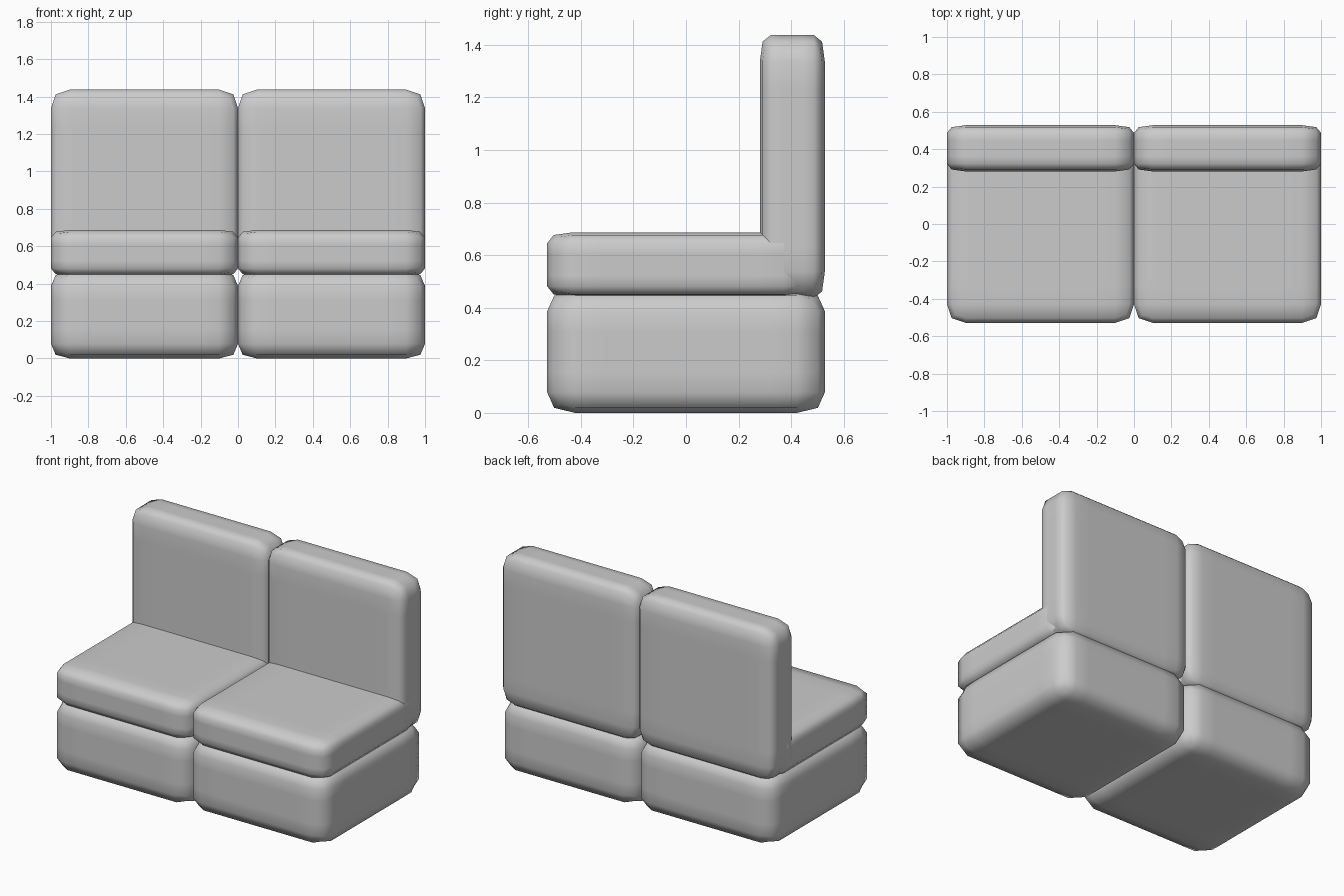
import bpy
import bmesh
from mathutils import Vector

if "Cube" in bpy.data.objects:
    bpy.data.objects.remove(bpy.data.objects["Cube"], do_unlink=True)

# Upholstery colour
fabric = bpy.data.materials.new("grey fabric")
fabric.use_nodes = True
grey = (0.6, 0.6, 0.6, 1.0)
fabric.diffuse_color = grey
fabric.node_tree.nodes["Principled BSDF"].inputs["Base Color"].default_value = grey


def cushion(name, low, high, cuts):
    """Box cut into a grid along each axis, then softened by one subdivision."""
    low, high = Vector(low), Vector(high)
    size, centre = high - low, (low + high) / 2
    bm = bmesh.new()
    bmesh.ops.create_cube(bm, size=1)
    for axis, count in enumerate(cuts):
        normal = Vector((0, 0, 0))
        normal[axis] = 1
        for i in range(1, count):
            bmesh.ops.bisect_plane(bm, geom=bm.verts[:] + bm.edges[:] + bm.faces[:],
                                   plane_co=normal * (i / count - 0.5), plane_no=normal)
    bmesh.ops.scale(bm, vec=size, verts=bm.verts[:])
    mesh = bpy.data.meshes.new(name)
    bm.to_mesh(mesh)
    bm.free()
    mesh.materials.append(fabric)
    mesh.polygons.foreach_set("use_smooth", [True] * len(mesh.polygons))
    obj = bpy.data.objects.new(name, mesh)
    obj.location = centre
    bpy.context.collection.objects.link(obj)
    soft = obj.modifiers.new("soften", "SUBSURF")
    soft.levels = soft.render_levels = 1
    soft.use_limit_surface = False
    return obj


# Two matching seat units side by side
for side, x in (("right", -1), ("left", 0)):
    cushion(side + "_base", (x, -0.528, 0), (x + 1, 0.528, 0.465), (5, 5, 3))
    cushion(side + "_seat", (x, -0.528, 0.44), (x + 1, 0.472, 0.687), (5, 5, 3))
    cushion(side + "_backrest", (x, 0.281, 0.437), (x + 1, 0.528, 1.437), (5, 3, 5))
